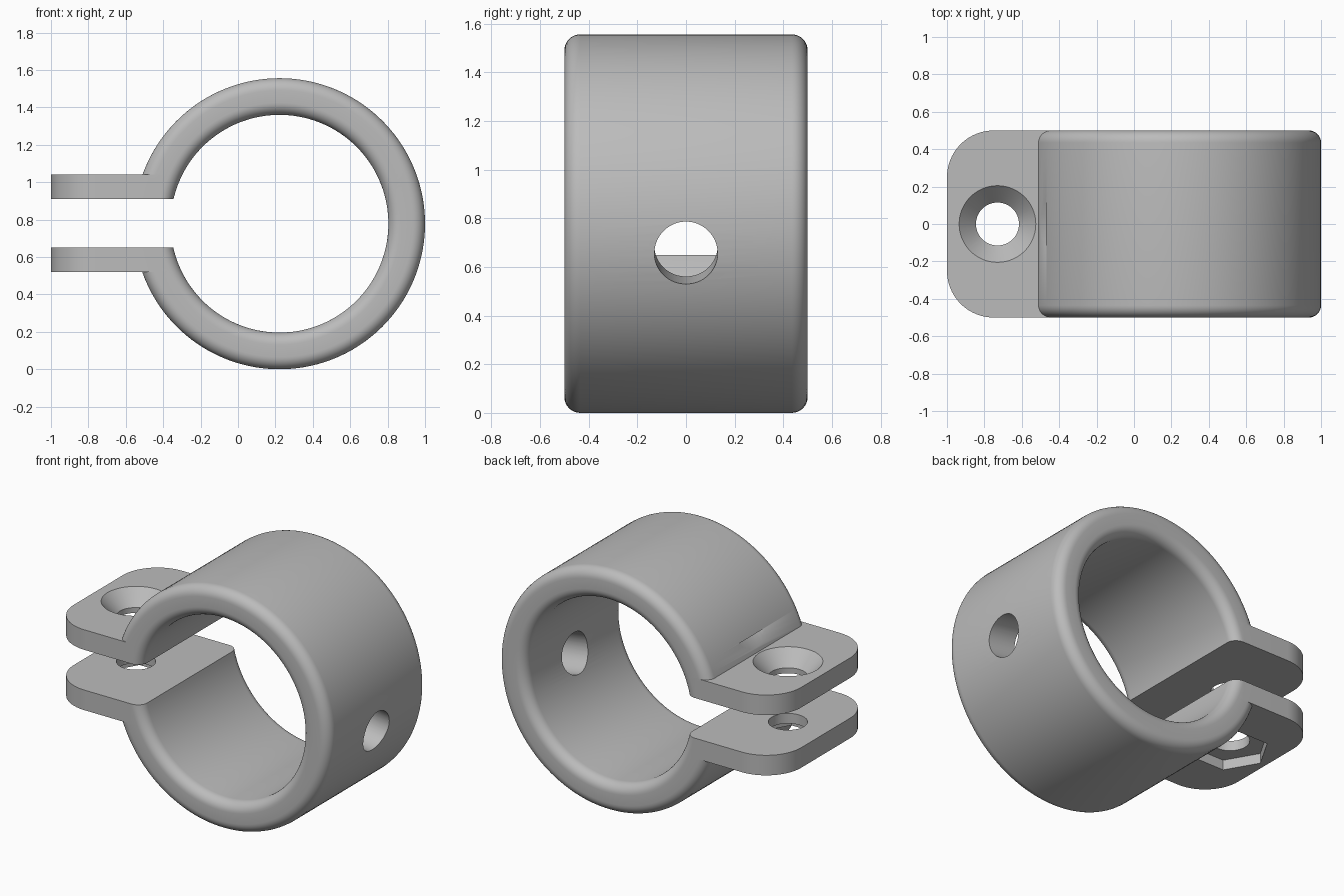
import bpy, bmesh
from math import sin, cos, pi, radians
from mathutils import Vector, Matrix

cube = bpy.data.objects.get("Cube")
if cube:
    bpy.data.objects.remove(cube, do_unlink=True)

CX, CZ = 0.222, 0.778          # ring axis
R_OUT, R_IN, HALF = 0.778, 0.582, 0.5
FILLET = 0.065
SLOT_LOW, SLOT_HIGH, TAB = 0.65, 0.91, 0.13
BOLT_X = -0.73

grey = bpy.data.materials.new("light grey")
grey.use_nodes = True
colour = (0.5, 0.5, 0.5, 1)
grey.diffuse_color = colour
grey.node_tree.nodes["Principled BSDF"].inputs["Base Color"].default_value = colour


def make(name, bm):
    bmesh.ops.recalc_face_normals(bm, faces=bm.faces)
    mesh = bpy.data.meshes.new(name)
    bm.to_mesh(mesh)
    bm.free()
    mesh.materials.append(grey)
    ob = bpy.data.objects.new(name, mesh)
    bpy.context.collection.objects.link(ob)
    return ob


def cone(name, r_low, r_high, depth, matrix, sides=64):
    bm = bmesh.new()
    bmesh.ops.create_cone(bm, cap_ends=True, segments=sides, radius1=r_low,
                          radius2=r_high, depth=depth, matrix=matrix)
    return make(name, bm)


def corner(u, v, r, start, steps):
    """Quarter-circle points around (u, v)."""
    return [(u + r * cos(start + pi / 2 * i / steps),
             v + r * sin(start + pi / 2 * i / steps)) for i in range(steps + 1)]


def combine(target, other, operation):
    mod = target.modifiers.new(other.name, 'BOOLEAN')
    mod.operation, mod.solver, mod.object = operation, 'EXACT', other
    bpy.context.view_layer.objects.active = target
    bpy.ops.object.modifier_apply(modifier=mod.name)
    bpy.data.objects.remove(other, do_unlink=True)


# Ring: a rounded rectangle spun around the y axis
profile = []
for i, (r, y) in enumerate([(R_OUT - FILLET, HALF - FILLET), (R_IN + FILLET, HALF - FILLET),
                            (R_IN + FILLET, FILLET - HALF), (R_OUT - FILLET, FILLET - HALF)]):
    profile += corner(r, y, FILLET, i * pi / 2, 8)
bm = bmesh.new()
SEGMENTS = 144
loops = []
for s in range(SEGMENTS):
    a = 2 * pi * s / SEGMENTS
    loops.append([bm.verts.new((CX + r * cos(a), y, CZ + r * sin(a))) for r, y in profile])
n = len(profile)
for s in range(SEGMENTS):
    p, q = loops[s], loops[(s + 1) % SEGMENTS]
    for k in range(n):
        bm.faces.new((p[k], p[(k + 1) % n], q[(k + 1) % n], q[k]))
clamp = make("split_ring_clamp", bm)

# Clamping ears: one block with two rounded corners, slotted afterwards
inner_x, ear_r = -0.42, 0.25
outline = [(inner_x, HALF)] + corner(-1 + ear_r, HALF - ear_r, ear_r, pi / 2, 20)
outline += corner(-1 + ear_r, ear_r - HALF, ear_r, pi, 20) + [(inner_x, -HALF)]
bm = bmesh.new()
base = bm.faces.new([bm.verts.new((x, y, SLOT_LOW - TAB)) for x, y in outline])
up = bmesh.ops.extrude_face_region(bm, geom=[base])["geom"]
bmesh.ops.translate(bm, verts=[v for v in up if isinstance(v, bmesh.types.BMVert)],
                    vec=(0, 0, SLOT_HIGH - SLOT_LOW + 2 * TAB))
combine(clamp, make("ears", bm), 'UNION')

# Slot between the ears
bm = bmesh.new()
bmesh.ops.create_cube(bm, size=1, matrix=Matrix.Translation((-0.6, 0, (SLOT_LOW + SLOT_HIGH) / 2))
                      @ Matrix.Diagonal((1.2, 1.4, SLOT_HIGH - SLOT_LOW, 1)))
combine(clamp, make("slot", bm), 'DIFFERENCE')


def at(z):
    return Matrix.Translation((BOLT_X, 0, z))


# Bolt hole, countersink on the upper ear, hexagonal nut pocket under the lower ear
combine(clamp, cone("bolt_hole", 0.115, 0.115, 1.0, at(CZ)), 'DIFFERENCE')
sink, top = 0.095, SLOT_HIGH + TAB
combine(clamp, cone("countersink", 0.115, 0.205 + 0.09, sink * 2, at(top)), 'DIFFERENCE')
hexagon = Matrix.Rotation(radians(90), 4, 'Z')
combine(clamp, cone("nut_pocket", 0.23, 0.23, 0.13, at(SLOT_LOW - TAB) @ hexagon, 6), 'DIFFERENCE')

# Radial hole through the wall opposite the ears, tilted slightly down
axis = Vector((cos(radians(-9)), 0, sin(radians(-9))))
turn = axis.to_track_quat('Z', 'Y').to_matrix().to_4x4()
spot = Vector((CX, 0, CZ)) + axis * 0.68
combine(clamp, cone("wall_hole", 0.13, 0.13, 0.5, Matrix.Translation(spot) @ turn), 'DIFFERENCE')

bpy.ops.object.select_all(action='DESELECT')
clamp.select_set(True)
bpy.context.view_layer.objects.active = clamp
bpy.ops.object.shade_smooth_by_angle(angle=radians(30))
